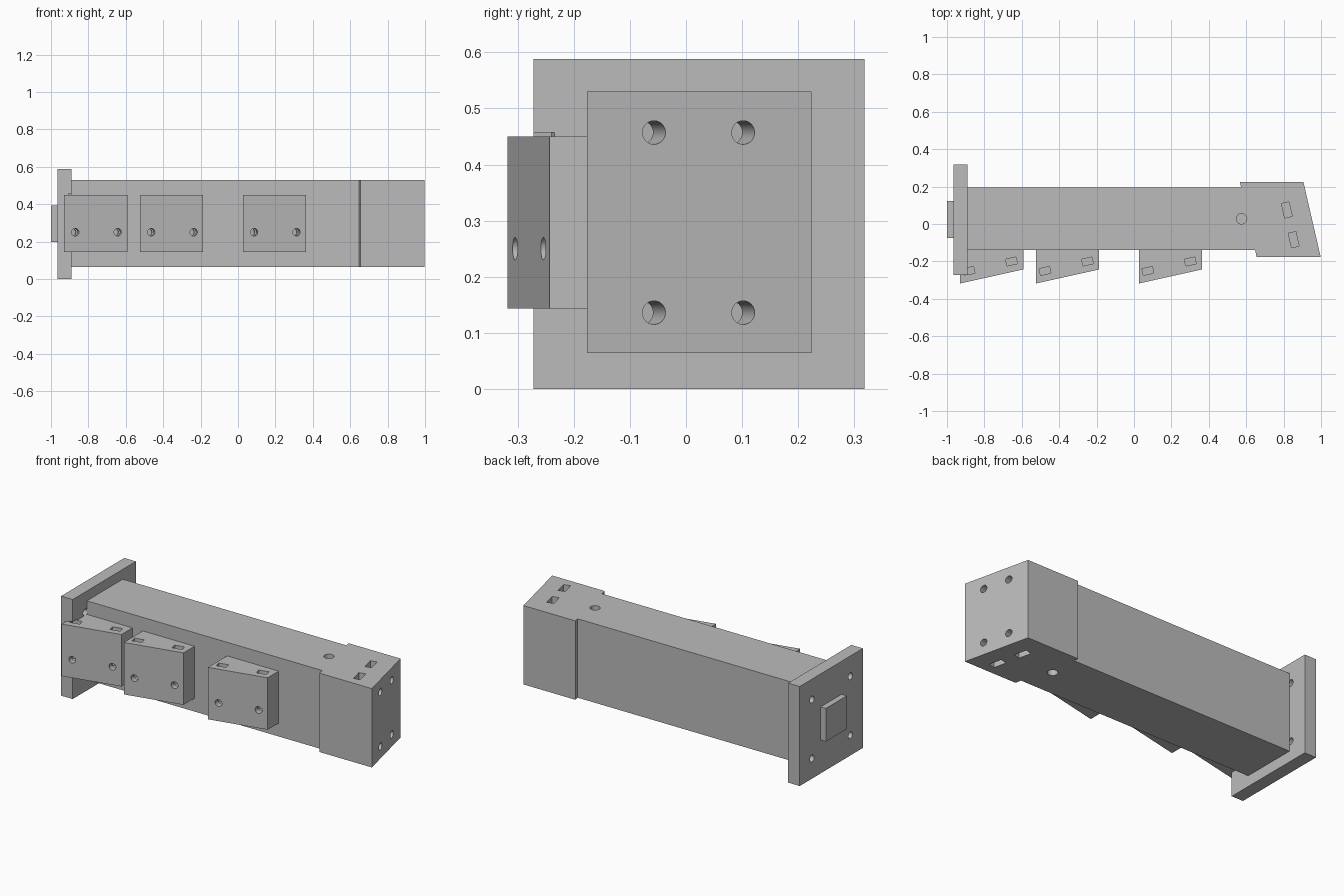
import bpy, bmesh, math
from mathutils import Vector, Matrix

if "Cube" in bpy.data.objects:
    bpy.data.objects.remove(bpy.data.objects["Cube"])

mat = bpy.data.materials.new("plain_grey")
mat.diffuse_color = (0.5, 0.5, 0.5, 1)
mat.use_nodes = True
mat.node_tree.nodes["Principled BSDF"].inputs["Base Color"].default_value = mat.diffuse_color


def prism(name, outline, z0, z1):
    """Extrude a plan outline from z0 to z1."""
    bm = bmesh.new()
    face = bm.faces.new([bm.verts.new((x, y, z0)) for x, y in outline])
    ext = bmesh.ops.extrude_face_region(bm, geom=[face])
    verts = [v for v in ext["geom"] if isinstance(v, bmesh.types.BMVert)]
    bmesh.ops.translate(bm, verts=verts, vec=(0, 0, z1 - z0))
    bmesh.ops.recalc_face_normals(bm, faces=bm.faces)
    me = bpy.data.meshes.new(name)
    bm.to_mesh(me)
    bm.free()
    me.materials.append(mat)
    ob = bpy.data.objects.new(name, me)
    bpy.context.collection.objects.link(ob)
    return ob


def block(name, x0, x1, y0, y1, z0, z1):
    return prism(name, [(x0, y0), (x1, y0), (x1, y1), (x0, y1)], z0, z1)


def slot(cx, cy, length, width, angle, z0, z1):
    """Rotated rectangular nut pocket."""
    rot = Matrix.Rotation(angle, 2)
    pts = [rot @ Vector((sx * length / 2, sy * width / 2)) + Vector((cx, cy))
           for sx, sy in ((-1, -1), (1, -1), (1, 1), (-1, 1))]
    return prism("slot_cutter", pts, z0, z1)


def bore(start, inward, depth, radius):
    """Round hole cutter beginning slightly outside the surface."""
    d = Vector(inward).normalized()
    bm = bmesh.new()
    bmesh.ops.create_cone(bm, cap_ends=True, segments=32, radius1=radius,
                          radius2=radius, depth=depth + 0.04)
    me = bpy.data.meshes.new("bore_cutter")
    bm.to_mesh(me)
    bm.free()
    me.materials.append(mat)
    ob = bpy.data.objects.new("bore_cutter", me)
    mid = Vector(start) + d * (depth - 0.04) / 2
    ob.matrix_world = Matrix.Translation(mid) @ d.to_track_quat('Z', 'Y').to_matrix().to_4x4()
    bpy.context.collection.objects.link(ob)
    return ob


def cut(ob, cutters):
    for c in cutters:
        m = ob.modifiers.new("cut", 'BOOLEAN')
        m.operation, m.solver, m.object = 'DIFFERENCE', 'EXACT', c
    bpy.context.view_layer.update()
    dg = bpy.context.evaluated_depsgraph_get()
    me = bpy.data.meshes.new_from_object(ob.evaluated_get(dg))
    ob.modifiers.clear()
    ob.data = me


all_cutters = []

# Beam with its slanted, slightly wider head
Z0, Z1 = 0.064, 0.53
beam = prism("beam_and_head", [(-0.89, -0.14), (0.648, -0.14), (0.655, -0.176),
                               (0.998, -0.176), (0.906, 0.224), (0.566, 0.224),
                               (0.573, 0.195), (-0.89, 0.195)], Z0, Z1)
tilt = math.atan2(0.092, 0.40)
inward = Vector((-math.cos(tilt), -math.sin(tilt), 0))
head_cuts = []
for y in (-0.057, 0.102):
    x = 0.906 + (0.224 - y) * 0.092 / 0.40
    for z in (0.136, 0.457):
        head_cuts.append(bore((x, y, z), inward, 0.14, 0.021))
    c = Vector((x, y, 0)) + inward * 0.12
    for a, b in ((0, 0.177), (0.416, 0.6)):
        head_cuts.append(slot(c.x, c.y, 0.041, 0.079, tilt, a, b))
# Vertical pin holes, top and bottom
head_cuts.append(bore((0.575, 0.028, Z1), (0, 0, -1), 0.12, 0.028))
head_cuts.append(bore((0.575, 0.028, Z0), (0, 0, 1), 0.12, 0.028))
cut(beam, head_cuts)
all_cutters += head_cuts

# Wedge blocks along the front
slope = math.atan2(0.075, 0.338)
w_in = Vector((-math.sin(slope), math.cos(slope), 0))
wedge_cuts = {}
wedges = {}
for i, x0 in enumerate((-0.93, -0.524, 0.026)):
    wedges[i] = prism(f"wedge_block_{i + 1}", [(x0, -0.318), (x0 + 0.338, -0.243),
                                               (x0 + 0.338, -0.14), (x0, -0.14)], 0.143, 0.45)
    cs = []
    for off in (0.06, 0.287):
        p = Vector((x0 + off, -0.318 + off * 0.075 / 0.338, 0.25))
        cs.append(bore(p, w_in, 0.085, 0.02))
        c = p + w_in * 0.055
        cs.append(slot(c.x, c.y, 0.057, 0.036, slope, 0.222, 0.457))
    cut(wedges[i], cs)
    wedge_cuts[i] = cs
    all_cutters += cs

# Square end flange with four bolt holes
flange = block("end_flange", -0.966, -0.89, -0.272, 0.318, 0, 0.588)
bolts = [bore((-0.966, y, z), (1, 0, 0), 0.1, 0.02)
         for y in (-0.155, 0.203) for z in (0.12, 0.468)]
cut(flange, bolts + wedge_cuts[0][:2])
all_cutters += bolts

# Small square locating boss
block("locating_boss", -1.0, -0.966, -0.074, 0.122, 0.197, 0.393)

for c in all_cutters:
    bpy.data.objects.remove(c, do_unlink=True)

# Smooth the round bores, keep every edge sharp
for ob in bpy.context.scene.objects:
    ob.select_set(True)
    bpy.context.view_layer.objects.active = ob
bpy.ops.object.shade_smooth_by_angle(angle=math.radians(30))
